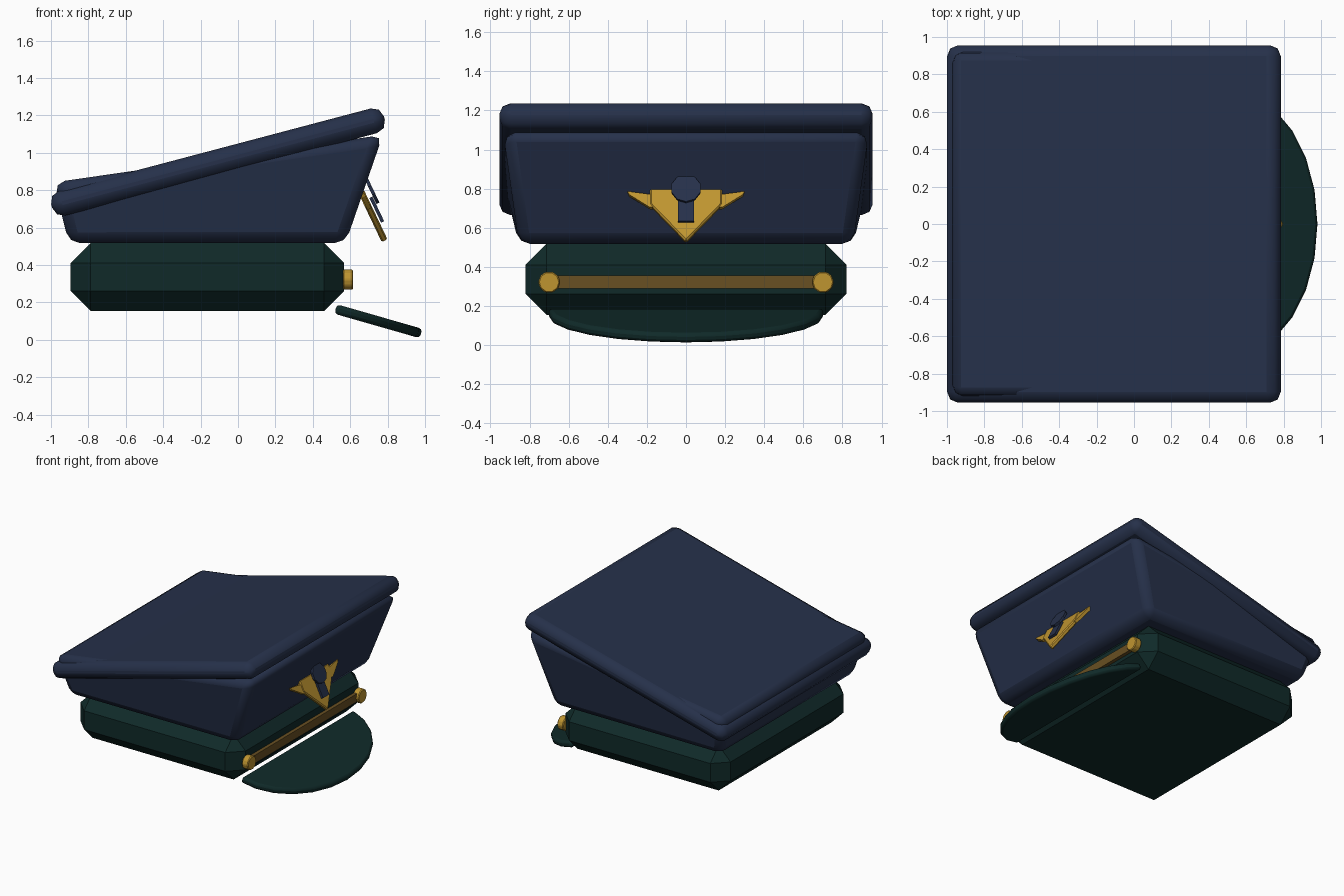
import bpy, bmesh, math
from mathutils import Matrix, Vector

if "Cube" in bpy.data.objects:
    bpy.data.objects.remove(bpy.data.objects["Cube"])


def material(name, rgb):
    m = bpy.data.materials.new(name)
    m.diffuse_color = (*rgb, 1)
    m.use_nodes = True
    m.node_tree.nodes["Principled BSDF"].inputs["Base Color"].default_value = m.diffuse_color
    return m


NAVY = material("navy cloth", (0.019, 0.030, 0.068))
GREEN = material("dark green", (0.005, 0.023, 0.022))
GOLD = material("gold", (0.52, 0.30, 0.03))
BRONZE = material("dark gold", (0.14, 0.08, 0.016))


def finish(name, bm, mat, bevel=0, segments=1, matrix=None, smooth=True):
    bmesh.ops.recalc_face_normals(bm, faces=bm.faces)
    me = bpy.data.meshes.new(name)
    bm.to_mesh(me)
    bm.free()
    me.materials.append(mat)
    ob = bpy.data.objects.new(name, me)
    bpy.context.collection.objects.link(ob)
    if matrix:
        ob.matrix_world = matrix
    if bevel:
        mod = ob.modifiers.new("bevel", 'BEVEL')
        mod.width, mod.segments = bevel, segments
        mod.limit_method = 'ANGLE'
        mod.angle_limit = math.radians(30)
    if smooth:
        bpy.ops.object.select_all(action='DESELECT')
        ob.select_set(True)
        bpy.context.view_layer.objects.active = ob
        bpy.ops.object.shade_smooth_by_angle()
    return ob


def box(name, lo, hi, mat, **kw):
    bm = bmesh.new()
    bmesh.ops.create_cube(bm, size=1)
    for v in bm.verts:
        v.co = [(a + b) / 2 + c * (b - a) for a, b, c in zip(lo, hi, v.co)]
    return finish(name, bm, mat, **kw)


def plate(name, outline, thick, mat, matrix, **kw):
    """Outline in local xy, extruded evenly about local z = 0."""
    bm = bmesh.new()
    f = bm.faces.new([bm.verts.new((x, y, -thick / 2)) for x, y in outline])
    ext = bmesh.ops.extrude_face_region(bm, geom=[f])
    for v in ext["geom"]:
        if isinstance(v, bmesh.types.BMVert):
            v.co.z += thick
    return finish(name, bm, mat, matrix=matrix, **kw)


def ngon(n, r, cx=0, cy=0):
    return [(cx + r * math.cos(math.tau * (i + .5) / n),
             cy + r * math.sin(math.tau * (i + .5) / n)) for i in range(n)]


# Chamfered head band
box("head_band", (-0.895, -0.82, 0.155), (0.567, 0.82, 0.517), GREEN,
    bevel=0.106, smooth=False)

# Flaring crown with a sloping top
bm = bmesh.new()
bmesh.ops.create_cube(bm, size=2)
for v in bm.verts:
    front, top = v.co.x > 0, v.co.z > 0
    x, z = {(True, True): (0.775, 1.096), (True, False): (0.575, 0.517),
            (False, True): (-0.985, 0.842), (False, False): (-0.905, 0.517)}[front, top]
    v.co = (x, v.co.y * (0.935 if top else 0.855), z)
finish("crown", bm, NAVY, bevel=0.06, segments=2)

# Tilted lid over the crown
tilt = Matrix.Translation((-0.107, 0, 0.951)) @ Matrix.Rotation(-math.radians(14.8), 4, 'Y')
box("crown_lid", (-0.92, -0.955, -0.068), (0.92, 0.955, 0.068), NAVY,
    bevel=0.058, segments=2, matrix=tilt)

# Half-round visor sloping down to the front
arc = [(0.475 * math.cos(a), 0.705 * math.sin(a))
       for a in (math.radians(-90 + 15 * i) for i in range(13))]
slope = Matrix.Translation((0.522, 0, 0.165)) @ Matrix.Rotation(math.radians(16), 4, 'Y')
plate("visor", arc, 0.052, GREEN, slope, bevel=0.018, segments=2)

# Chin strap with a button at each end
box("chin_strap", (0.55, -0.7, 0.29), (0.595, 0.7, 0.355), BRONZE, smooth=False)
for side, label in ((-1, "left"), (1, "right")):
    m = Matrix.Translation((0.588, side * 0.7, 0.322)) @ Matrix.Rotation(math.pi / 2, 4, 'Y')
    plate(label + "_button", ngon(10, 0.056), 0.055, GOLD, m,
          bevel=0.006, smooth=False)

# Badge plane: local x runs across, local y runs up the lean, local z faces out
up = Vector((-0.43, 0, 0.903)).normalized()
across = Vector((0, 1, 0))
out = across.cross(up)


def badge_frame(x, z):
    return Matrix.Translation((x, 0, z)) @ Matrix((across, up, out)).transposed().to_4x4()


k = 1 / up.z
frame = badge_frame(0.722, 0.66)
shield = [(y, (z - 0.66) * k) for y, z in
          ((-0.185, 0.795), (-0.185, 0.715), (0, 0.525), (0.185, 0.715), (0.185, 0.795))]
plate("badge_shield", shield, 0.034, GOLD, frame, bevel=0.008, smooth=False)
for side, label in ((-1, "left"), (1, "right")):
    wing = [(side * y, (z - 0.66) * k) for y, z in
            ((0.17, 0.765), (0.30, 0.782), (0.29, 0.765), (0.185, 0.70), (0.17, 0.70))]
    plate(label + "_badge_wing", wing, 0.024, GOLD, frame, smooth=False)

# Navy knob and stem on the badge
front = badge_frame(0.745, 0.69)
plate("badge_stem", [(-0.04, -0.066), (0.04, -0.066), (0.04, 0.08), (-0.04, 0.08)],
      0.018, NAVY, front, smooth=False)
plate("badge_knob", ngon(10, 0.077), 0.018, NAVY, badge_frame(0.715, 0.80), smooth=False)
